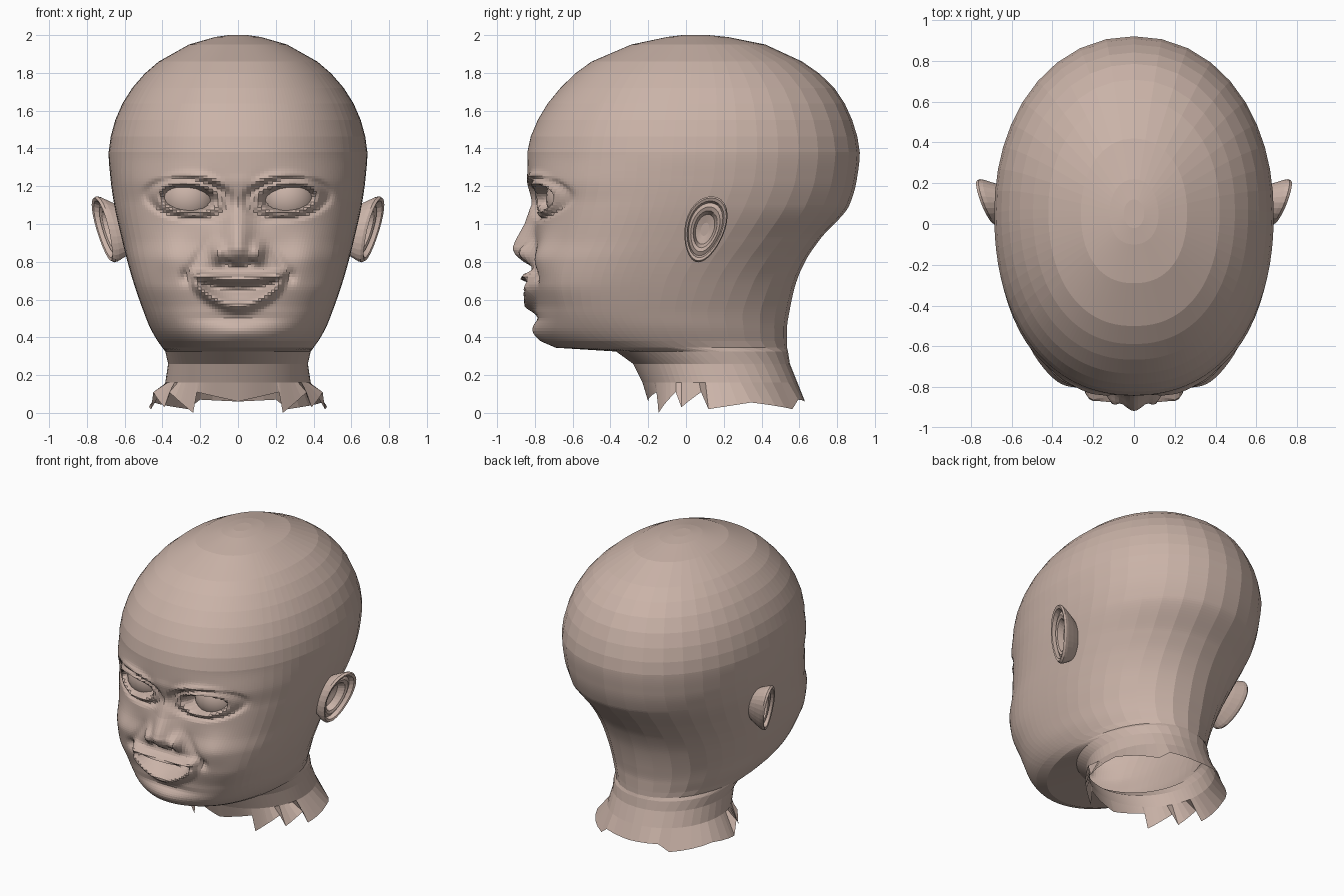
import bpy, bmesh, math
from math import sin, cos, radians, exp

cube = bpy.data.objects.get("Cube")
if cube:
    bpy.data.objects.remove(cube)

skin = bpy.data.materials.new("skin")
skin.use_nodes = True
tone = (0.59, 0.45, 0.39, 1)
skin.diffuse_color = tone
skin.node_tree.nodes["Principled BSDF"].inputs["Base Color"].default_value = tone


def finish(bm, name):
    """Turn a half mesh into a mirrored object."""
    bmesh.ops.recalc_face_normals(bm, faces=bm.faces)
    mesh = bpy.data.meshes.new(name)
    bm.to_mesh(mesh)
    bm.free()
    mesh.materials.append(skin)
    obj = bpy.data.objects.new(name, mesh)
    bpy.context.collection.objects.link(obj)
    mirror = obj.modifiers.new("mirror", "MIRROR")
    mirror.use_clip = True
    mirror.merge_threshold = 0.0005
    return obj


def bridge(bm, a, b, closed=False):
    n = len(a)
    for i in range(n if closed else n - 1):
        j = (i + 1) % n
        bm.faces.new((a[i], a[j], b[j], b[i]))


def bump(v, centre, size):
    return exp(-((v - centre) / size) ** 2)


def step(a, b, v):
    t = min(1, max(0, (v - a) / (b - a)))
    return t * t * (3 - 2 * t)


def lerp_points(points, v):
    for (a, p), (b, q) in zip(points, points[1:]):
        if v <= b:
            return p + (q - p) * max(0, v - a) / (b - a)
    return points[-1][1]


# Head stations: height, front y, back y, half width, y of widest point, front squareness
STATIONS = [
    (.06, -.2, .63, .47, .2, 2),
    (.16, -.23, .59, .385, .17, 2),
    (.26, -.28, .55, .37, .13, 2),
    (.325, -.37, .54, .385, .06, 2),
    (.345, -.69, .535, .4, -.06, 2.1),
    (.38, -.765, .535, .425, -.13, 2.2),
    (.45, -.8, .535, .465, -.18, 2.4),
    (.55, -.795, .55, .505, -.22, 2.7),
    (.68, -.815, .58, .55, -.2, 3),
    (.8, -.815, .63, .585, -.15, 2.9),
    (.92, -.8, .71, .615, -.08, 2.7),
    (1.1, -.8, .865, .655, 0, 2.5),
    (1.24, -.84, .905, .675, .04, 2.35),
    (1.38, -.84, .92, .685, .05, 2.2),
    (1.55, -.785, .88, .65, .06, 2.2),
    (1.72, -.665, .785, .56, .07, 2.2),
    (1.86, -.5, .615, .42, .07, 2.25),
    (1.95, -.29, .42, .26, .06, 2.3),
    (1.99, -.1, .22, .12, .05, 2.2),
    (2, -.02, .12, .05, .05, 2),
]


def smooth_station(i, t):
    """Monotone cubic blend between station i and i + 1."""
    def slope(k, c):
        if k == 0 or k == len(STATIONS) - 1:
            return 0
        a = STATIONS[k][c] - STATIONS[k - 1][c]
        b = STATIONS[k + 1][c] - STATIONS[k][c]
        return 2 * a * b / (a + b) if a * b > 0 else 0
    out = []
    for c in range(6):
        p, q = STATIONS[i][c], STATIONS[i + 1][c]
        m, n = slope(i, c), slope(i + 1, c)
        h = t * t * (3 - 2 * t)
        out.append(p + (q - p) * h + m * t * (1 - t) ** 2 - n * t * t * (1 - t))
    return out


def face_relief(x, z):
    """Forward push of the face surface at x, z."""
    f = 0
    # nose bridge, tip, wings and nostrils
    rise = lerp_points([(.775, 0), (.8, .045), (.835, .09), (.87, .115), (.91, .105),
                        (1, .055), (1.1, .02), (1.2, .005), (1.27, 0)], z)
    f += rise * exp(-(x / lerp_points([(.8, .09), (.95, .075), (1.1, .06)], z)) ** 2)
    f += .055 * bump(x, .105, .035) * bump(z, .85, .05)
    f -= .03 * bump(x, .06, .025) * bump(z, .795, .014)
    # upper lip, open mouth and lower lip
    side = 1 - step(.2, .27, x)
    f += .065 * bump(z, .71 + .35 * x * x, .024) * side
    f -= .05 * bump(z, .655 + .9 * x * x, .03) * (1 - step(.14, .22, x))
    f += .06 * bump(z, .568 + 2.2 * x * x, .033) * side
    f -= .015 * bump(z, .5, .025) * bump(x, 0, .2)
    f -= .025 * bump(x, .275, .03) * bump(z, .725, .035)
    # smiling cheeks and chin
    f += .03 * bump(x, .36, .1) * bump(z, .83, .1)
    f -= .014 * bump(x, .17 + (.9 - z) * .55, .03) * bump(z, .81, .08)
    f += .015 * bump(x, 0, .12) * bump(z, .43, .05)
    # eye openings with raised lids, and brows
    e = math.hypot((x - .262) / .135, (z - 1.135 - .08 * (x - .26)) / .066)
    f -= .09 * (1 - step(.8, 1.08, e))
    f += .014 * bump(e, 1.22, .16) - .02 * bump(e, 1.6, .2)
    f -= .035 * bump(x, .14, .06) * bump(z, 1.13, .09)
    arch = 1.25 - 1.3 * (x - .26) ** 2
    f += .022 * bump(z, arch, .025) * step(.05, .14, x) * (1 - step(.36, .46, x))
    return f


# Head and neck, fine over the face and coarse over the skull
ANGLES = [1.5 * i for i in range(30)] + [45 + 5 * i for i in range(9)] + [90 + 9 * i for i in range(11)]
TORN_EDGE = [(0, .06), (31.5, .11), (34.5, 0), (55, .11), (60, .03), (75, .11),
             (80, .02), (108, .055), (144, .02), (153, .07), (180, .06)]

bm = bmesh.new()
rows = []
for i in range(len(STATIONS) - 1):
    z0, z1 = STATIONS[i][0], STATIONS[i + 1][0]
    detailed = .4 < z1 and z0 < 1.3
    count = max(1, round((z1 - z0) / (.014 if detailed else .09)))
    for k in range(count):
        rows.append(smooth_station(i, k / count))
rows.append(STATIONS[-1])

rings = []
for r, (z, front, back, width, mid, power) in enumerate(rows):
    ring = []
    for a in ANGLES:
        s, c = abs(sin(radians(a))), cos(radians(a))
        depth, n = (mid - front, power) if c > 0 else (back - mid, 2.1)
        radius = ((s / width) ** n + (abs(c) / depth) ** n) ** (-1 / n)
        x, y = radius * s, mid - radius * c
        if a < 80 and .36 < z < 1.4:
            y -= face_relief(x, z)
        height = lerp_points(TORN_EDGE, a) if r == 0 else z
        ring.append(bm.verts.new((0 if a in (0, 180) else x, y, height)))
    rings.append(ring)
for lower, upper in zip(rings, rings[1:]):
    bridge(bm, lower, upper)
bm.faces.new(rings[-1])
finish(bm, "head_and_neck")

# Eyeballs
bm = bmesh.new()
bmesh.ops.create_uvsphere(bm, u_segments=24, v_segments=16, radius=.15)
bmesh.ops.translate(bm, verts=bm.verts, vec=(.262, -.592, 1.135))
eyes = finish(bm, "eyeballs")
for face in eyes.data.polygons:
    face.use_smooth = True

# Ears: rings running from the root over the rim into the hollow
EAR_RINGS = [(.6, -.1), (.82, -.04), (.97, .01), (1, .03), (.95, .045), (.86, .04),
             (.8, .012), (.68, .022), (.56, .015), (.45, -.03), (.2, -.04)]
bm = bmesh.new()
rings = []
for scale, lift in EAR_RINGS:
    ring = []
    for k in range(28):
        a = 2 * math.pi * k / 28
        v = sin(a) * scale
        u = cos(a) * scale * (1 + .18 * v)
        z = .972 + .175 * v
        y = .1 + .108 * u + .2 * (z - .972)
        x = .672 + lift + .32 * (y - .1) + .2 * (z - .972)
        ring.append(bm.verts.new((x, y, z)))
    rings.append(ring)
for inner, outer in zip(rings, rings[1:]):
    bridge(bm, inner, outer, True)
bm.faces.new(rings[-1])
finish(bm, "ears")
